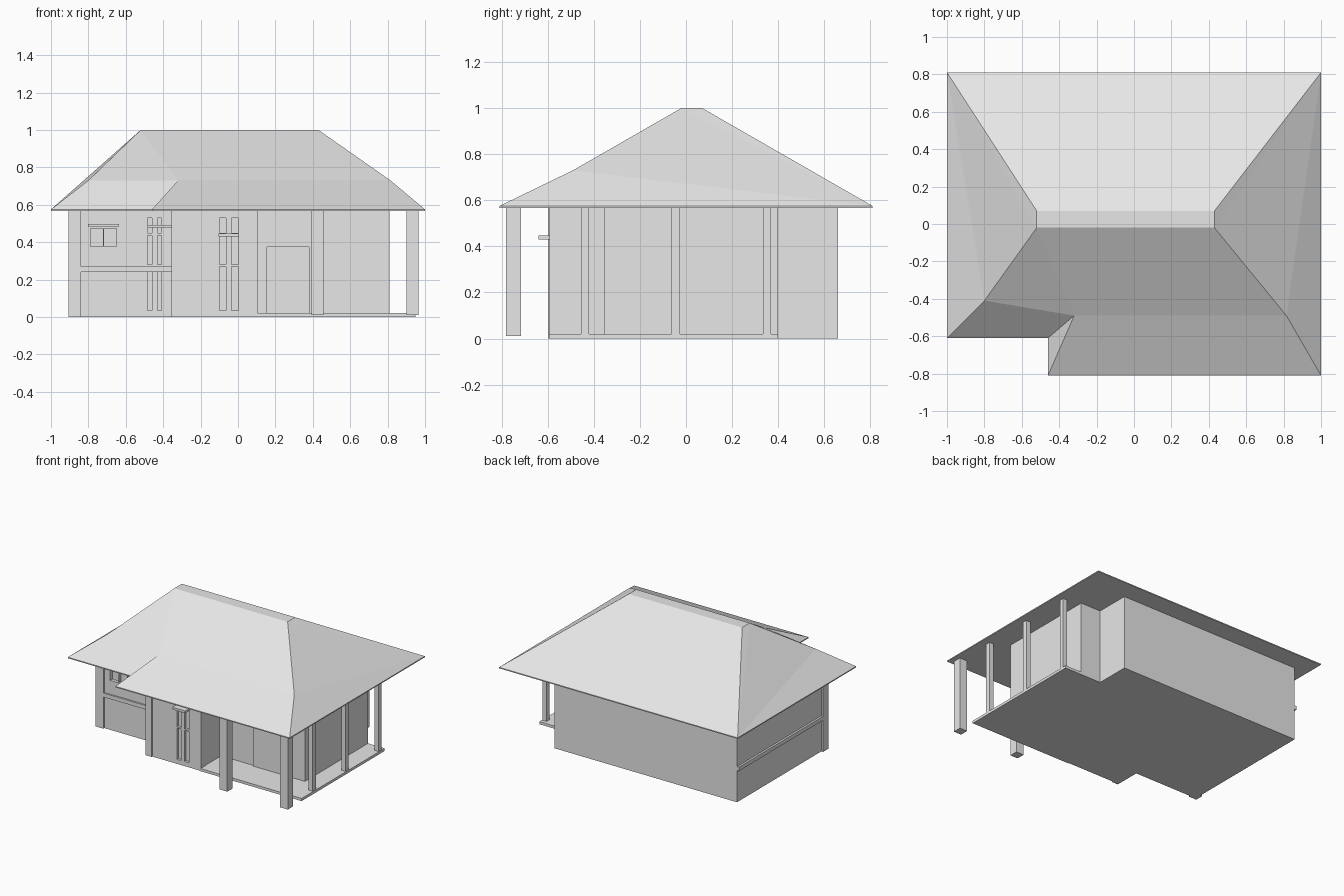
import bpy, bmesh
from mathutils import Vector

if "Cube" in bpy.data.objects:
    bpy.data.objects.remove(bpy.data.objects["Cube"])

grey = bpy.data.materials.new("plain_grey")
grey.use_nodes = True
grey.diffuse_color = (0.8, 0.8, 0.8, 1)
grey.node_tree.nodes["Principled BSDF"].inputs["Base Color"].default_value = (0.8, 0.8, 0.8, 1)

EAVE = 0.567


def finish(name, bm):
    bmesh.ops.recalc_face_normals(bm, faces=bm.faces)
    mesh = bpy.data.meshes.new(name)
    bm.to_mesh(mesh)
    bm.free()
    mesh.materials.append(grey)
    obj = bpy.data.objects.new(name, mesh)
    bpy.context.collection.objects.link(obj)
    return obj


def boxes(name, spans):
    """One object from boxes given as (x0, x1, y0, y1, z0, z1)."""
    bm = bmesh.new()
    for x0, x1, y0, y1, z0, z1 in spans:
        cube = bmesh.ops.create_cube(bm, size=1)["verts"]
        bmesh.ops.scale(bm, vec=(x1 - x0, y1 - y0, z1 - z0), verts=cube)
        bmesh.ops.translate(bm, vec=Vector((x0 + x1, y0 + y1, z0 + z1)) / 2, verts=cube)
    return finish(name, bm)


def prism(name, outline, z0, z1):
    bm = bmesh.new()
    face = bm.faces.new([bm.verts.new((x, y, z0)) for x, y in outline])
    top = bmesh.ops.extrude_face_region(bm, geom=[face])["geom"]
    bmesh.ops.translate(bm, vec=(0, 0, z1 - z0),
                        verts=[g for g in top if isinstance(g, bmesh.types.BMVert)])
    return finish(name, bm)


# Walls
walls = prism("house_walls", [
    (-0.89, -0.40), (-0.34, -0.40), (-0.34, -0.59), (0.1, -0.59), (0.1, -0.355),
    (0.81, -0.355), (0.81, 0.4), (0.64, 0.4), (0.64, 0.66), (-0.89, 0.66)], 0, EAVE)

# Openings: narrow window pairs, square window and door
slots = [(0.035, 0.27), (0.28, 0.435), (0.45, 0.53)]
openings = [(x, x + 0.037, -0.62, -0.57, lo, hi)
            for x in (-0.1, -0.035) for lo, hi in slots]
openings += [(x, x + 0.022, -0.44, -0.385, lo, hi)
             for x in (-0.483, -0.43) for lo, hi in slots]
openings += [(-0.795, -0.642, -0.44, -0.38, 0.37, 0.48),
             (0.155, 0.38, -0.4, -0.345, 0.02, 0.375)]
cutter = boxes("opening_cutter", openings)
cutter.hide_render = True
cut = walls.modifiers.new("openings", "BOOLEAN")
cut.operation = "DIFFERENCE"
cut.object = cutter
cut.solver = "EXACT"
bpy.context.view_layer.objects.active = walls
bpy.ops.object.modifier_apply(modifier=cut.name)
bpy.data.objects.remove(cutter)

# Window frame
boxes("window_frame", [
    (-0.795, -0.788, -0.405, -0.38, 0.37, 0.48),
    (-0.649, -0.642, -0.405, -0.38, 0.37, 0.48),
    (-0.788, -0.649, -0.405, -0.38, 0.37, 0.377),
    (-0.788, -0.649, -0.405, -0.38, 0.473, 0.48),
    (-0.721, -0.716, -0.4, -0.38, 0.377, 0.473)])

# Corner pilasters and mid-height band
boxes("wall_pilasters", [
    (-0.905, -0.84, -0.412, -0.35, 0, EAVE),
    (-0.356, -0.305, -0.598, -0.40, 0, EAVE),
    (0.088, 0.103, -0.593, -0.53, 0, EAVE)])
boxes("wall_band", [
    (-0.84, -0.356, -0.412, -0.39, 0.24, 0.27),
    (-0.905, -0.88, -0.35, 0.66, 0.24, 0.27)])

# Window shades
boxes("window_shades", [
    (-0.103, 0.005, -0.64, -0.58, 0.43, 0.447),
    (-0.485, -0.356, -0.45, -0.39, 0.478, 0.492),
    (-0.803, -0.635, -0.45, -0.39, 0.484, 0.497)])

# Porch floor
prism("porch_floor", [(0.1, -0.595), (0.95, -0.595), (0.95, 0.4), (0.6, 0.4),
                      (0.6, -0.3), (0.1, -0.3)], 0, 0.02)

# Porch columns
boxes("front_columns", [(x, x + 0.064, -0.78, -0.716, 0.01, EAVE) for x in (0.392, 0.9)])
boxes("side_columns", [(0.91, 0.946, y, y + 0.036, 0.02, EAVE)
                       for y in (-0.456, -0.062, 0.333)])

# Hipped roof with a flat ridge and a stepped front eave
bm = bmesh.new()
eave = [(-1, 0.81), (-1, -0.61), (-0.46, -0.61), (-0.46, -0.81), (1, -0.81), (1, 0.81)]
low = [bm.verts.new((x, y, EAVE)) for x, y in eave]
rim = [bm.verts.new((x, y, 0.575)) for x, y in eave]
bl, fl, fi, fo, fr, br = rim
ridge_bl, ridge_fl, ridge_fr, ridge_br = [
    bm.verts.new((x, y, 1)) for x, y in [(-0.52, 0.07), (-0.52, -0.02), (0.43, -0.02), (0.43, 0.07)]]
knee_l, valley, knee_r = [
    bm.verts.new((x, y, 0.73)) for x, y in [(-0.8, -0.41), (-0.32, -0.49), (0.815, -0.49)]]
for i in range(len(eave)):
    j = (i + 1) % len(eave)
    bm.faces.new((low[i], low[j], rim[j], rim[i]))
bm.faces.new(low)
for face in [
    (ridge_bl, ridge_fl, ridge_fr, ridge_br),
    (bl, br, ridge_br, ridge_bl),
    (fl, fi, valley, knee_l),
    (fi, fo, valley),
    (fo, fr, knee_r, valley),
    (knee_l, valley, ridge_fl),
    (valley, knee_r, ridge_fr, ridge_fl),
    (bl, ridge_bl, ridge_fl), (bl, ridge_fl, knee_l), (bl, knee_l, fl),
    (br, ridge_br, ridge_fr), (br, ridge_fr, knee_r), (br, knee_r, fr),
]:
    bm.faces.new(face)
finish("hipped_roof", bm)
